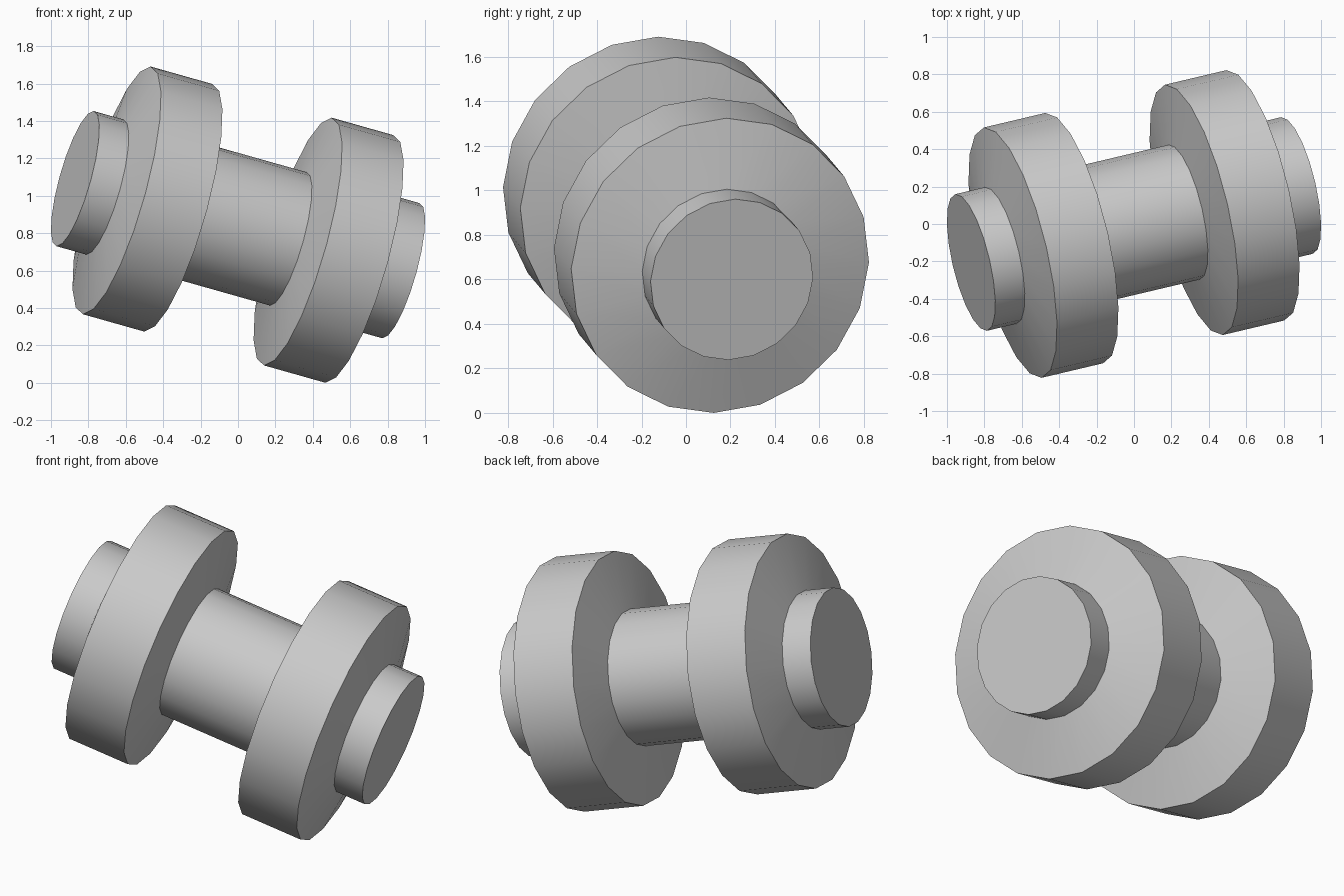
import bpy, bmesh, math
from mathutils import Matrix, Vector

if "Cube" in bpy.data.objects:
    bpy.data.objects.remove(bpy.data.objects["Cube"])

SIDES = 20
# tilted axle direction and the matching orientation
axis = Vector((0.9384, 0.2217, -0.2651)).normalized()
up = Vector((0, 0, 1))
up = (up - axis * up.dot(axis)).normalized()
side = up.cross(axis)                       # points roughly to +y
roll = math.radians(1.2)
u = up * math.cos(roll) - side * math.sin(roll)
v = axis.cross(u)
orient = Matrix((u, v, axis)).transposed().to_4x4()

# half profile: (radius, distance along the axle), mirrored for the other end
half = [(0.370, 0.285), (0.687, 0.341), (0.687, 0.691),
        (0.375, 0.760), (0.375, 0.928)]
profile = [(r, -s) for r, s in reversed(half)] + half


def lathe(name, points, sides):
    bm = bmesh.new()
    rings = []
    for r, s in points:
        rings.append([bm.verts.new((r * math.cos(2 * math.pi * i / sides),
                                    r * math.sin(2 * math.pi * i / sides), s))
                      for i in range(sides)])
    for a, b in zip(rings, rings[1:]):
        for i in range(sides):
            j = (i + 1) % sides
            bm.faces.new((a[i], a[j], b[j], b[i]))
    bm.faces.new(rings[0][::-1])
    bm.faces.new(rings[-1])
    mesh = bpy.data.meshes.new(name)
    bm.to_mesh(mesh)
    bm.free()
    obj = bpy.data.objects.new(name, mesh)
    bpy.context.collection.objects.link(obj)
    return obj


# axle with two wheels turned as one piece
obj = lathe("wheel_pair_with_axle", profile, SIDES)
obj.data.transform(Matrix.Translation((0, 0, 0.85)) @ orient)

# stand it on the floor
low = min(p.co.z for p in obj.data.vertices)
obj.data.transform(Matrix.Translation((0, 0, -low)))

bpy.context.view_layer.objects.active = obj
obj.select_set(True)
bpy.ops.object.shade_smooth_by_angle(angle=math.radians(30))
